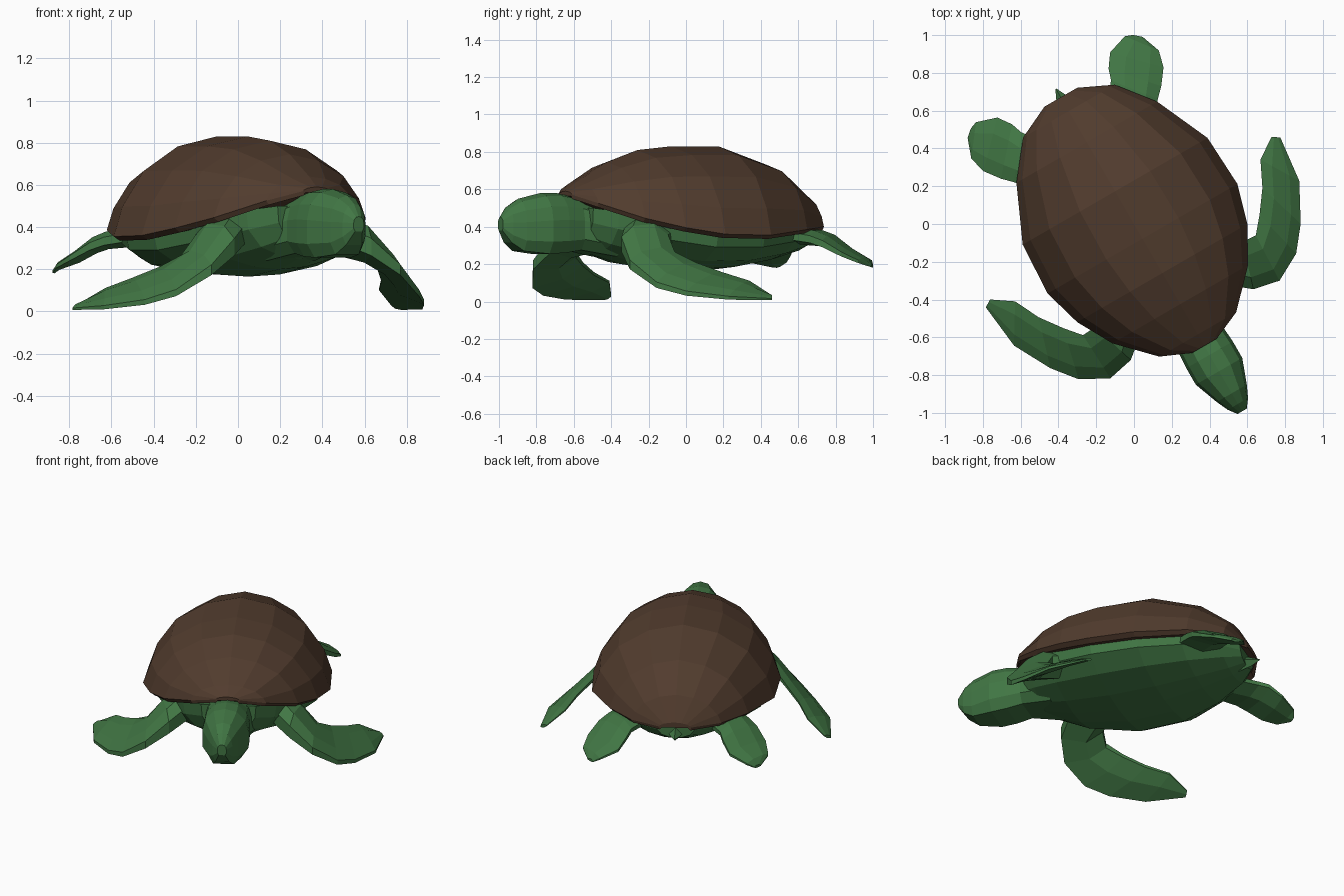
import bpy, bmesh, math
from mathutils import Vector

TURN = math.radians(30)  # the animal faces 30 degrees off the front axis


def material(name, rgb):
    m = bpy.data.materials.new(name)
    m.diffuse_color = (*rgb, 1)
    return m


BROWN = material("shell_brown", (0.083, 0.045, 0.027))
GREEN = material("skin_green", (0.053, 0.183, 0.058))


def loft(name, rings, mat):
    """Skin a list of equal-length rings and cap both ends, flat shaded."""
    bm = bmesh.new()
    loops = [[bm.verts.new(p) for p in ring] for ring in rings]
    n = len(loops[0])
    for a, b in zip(loops, loops[1:]):
        for i in range(n):
            j = (i + 1) % n
            bm.faces.new((a[i], a[j], b[j], b[i]))
    bm.faces.new(loops[0])
    bm.faces.new(loops[-1])
    bmesh.ops.recalc_face_normals(bm, faces=bm.faces)
    me = bpy.data.meshes.new(name)
    bm.to_mesh(me)
    bm.free()
    me.materials.append(mat)
    ob = bpy.data.objects.new(name, me)
    ob.rotation_euler.z = TURN
    bpy.context.collection.objects.link(ob)
    return ob


def mirrored(half, y):
    """Close a right-hand half outline of (x, z) points into a ring at y."""
    left = [(-x, z) for x, z in reversed(half) if x > 0]
    return [(x, y, z) for x, z in half + left]


# Shell: domed sections (y, half width, rim height, ridge height)
shell_stations = [
    (-0.745, 0.075, 0.57, 0.59), (-0.675, 0.235, 0.525, 0.64),
    (-0.49, 0.415, 0.445, 0.745), (-0.30, 0.52, 0.395, 0.81),
    (-0.09, 0.58, 0.36, 0.83), (0.20, 0.565, 0.355, 0.83),
    (0.50, 0.43, 0.385, 0.73), (0.69, 0.28, 0.40, 0.58),
    (0.775, 0.10, 0.40, 0.43)]
dome = ((0, 1), (0.38, 0.9), (0.71, 0.655), (0.915, 0.3), (1, 0))
rings = []
for y, w, rim, top in shell_stations:
    half = [(w * u, rim + (top - rim) * v) for u, v in dome]
    half += [(0.94 * w, rim - 0.02), (0.8 * w, rim - 0.005)]
    rings.append(mirrored(half, y))
loft("shell", rings, BROWN)

# Body: keeled belly sections (y, half width, top, bottom)
body_stations = [
    (-0.67, 0.17, 0.50, 0.30), (-0.58, 0.29, 0.48, 0.25),
    (-0.40, 0.42, 0.43, 0.20), (-0.10, 0.52, 0.375, 0.165),
    (0.20, 0.50, 0.37, 0.175), (0.45, 0.39, 0.39, 0.215),
    (0.65, 0.24, 0.41, 0.265), (0.74, 0.12, 0.40, 0.31)]
rings = []
for y, w, top, bot in body_stations:
    h = top - bot
    half = [(w, top), (0.96 * w, top - 0.4 * h),
            (0.72 * w, top - 0.76 * h), (0.33 * w, top - 0.95 * h), (0, bot)]
    rings.append(mirrored(half, y))
loft("body", rings, GREEN)

# Head and neck: flat-sided rounded sections (y, half width, bottom, top)
head_stations = [
    (-0.50, 0.19, 0.24, 0.50), (-0.70, 0.135, 0.275, 0.56),
    (-0.80, 0.142, 0.26, 0.58), (-0.90, 0.142, 0.255, 0.58),
    (-1.035, 0.092, 0.27, 0.55), (-1.10, 0.062, 0.315, 0.51),
    (-1.145, 0.028, 0.38, 0.45)]
contour = ((0, 1), (0.5, 0.9), (0.88, 0.55), (1, 0.1), (1, -0.6), (0.7, -1))
rings = []
for y, w, bot, top in head_stations:
    mid, h = (bot + top) / 2, (top - bot) / 2
    rings.append(mirrored([(w * u, mid + h * v) for u, v in contour], y))
loft("head", rings, GREEN)


# Flippers: blades from leading and trailing edge points plus a thickness
def flipper(name, sections, side):
    rings = []
    for lead, trail, t in sections:
        a, b = Vector(lead), Vector(trail)
        up = Vector((0, 0, t / 2))
        ring = [a + up * 0.4, a.lerp(b, 0.25) + up, a.lerp(b, 0.7) + up,
                b + up * 0.3, b - up * 0.3, a.lerp(b, 0.6) - up,
                a - up * 0.5]
        rings.append([(p.x * side, p.y, p.z) for p in ring])
    loft(name, rings, GREEN)


front_sections = [
    ((0.27, -0.53, 0.37), (0.37, -0.27, 0.36), 0.20),
    ((0.375, -0.615, 0.31), (0.45, -0.37, 0.33), 0.18),
    ((0.517, -0.645, 0.20), (0.528, -0.375, 0.25), 0.11),
    ((0.665, -0.565, 0.09), (0.60, -0.29, 0.20), 0.07),
    ((0.765, -0.44, 0.045), (0.684, -0.175, 0.15), 0.055),
    ((0.872, -0.24, 0.02), (0.75, -0.04, 0.105), 0.04),
    ((0.90, 0.01, 0.012), (0.86, 0.035, 0.03), 0.02)]
hind_sections = [
    ((0.38, 0.44, 0.35), (0.20, 0.62, 0.35), 0.09),
    ((0.44, 0.51, 0.335), (0.275, 0.72, 0.34), 0.085),
    ((0.49, 0.56, 0.31), (0.295, 0.78, 0.32), 0.08),
    ((0.55, 0.64, 0.255), (0.345, 0.85, 0.26), 0.055),
    ((0.573, 0.73, 0.215), (0.455, 0.885, 0.215), 0.035),
    ((0.535, 0.835, 0.188), (0.495, 0.87, 0.19), 0.018)]
for label, side in (("left", 1), ("right", -1)):
    flipper("front_flipper_" + label, front_sections, side)
    flipper("hind_flipper_" + label, hind_sections, side)

# Tail: short pointed stub
rings = []
for y, r, z in ((0.68, 0.06, 0.34), (0.77, 0.03, 0.335), (0.825, 0.004, 0.34)):
    rings.append([(r, y, z), (0, y, z + r), (-r, y, z), (0, y, z - r)])
loft("tail", rings, GREEN)
